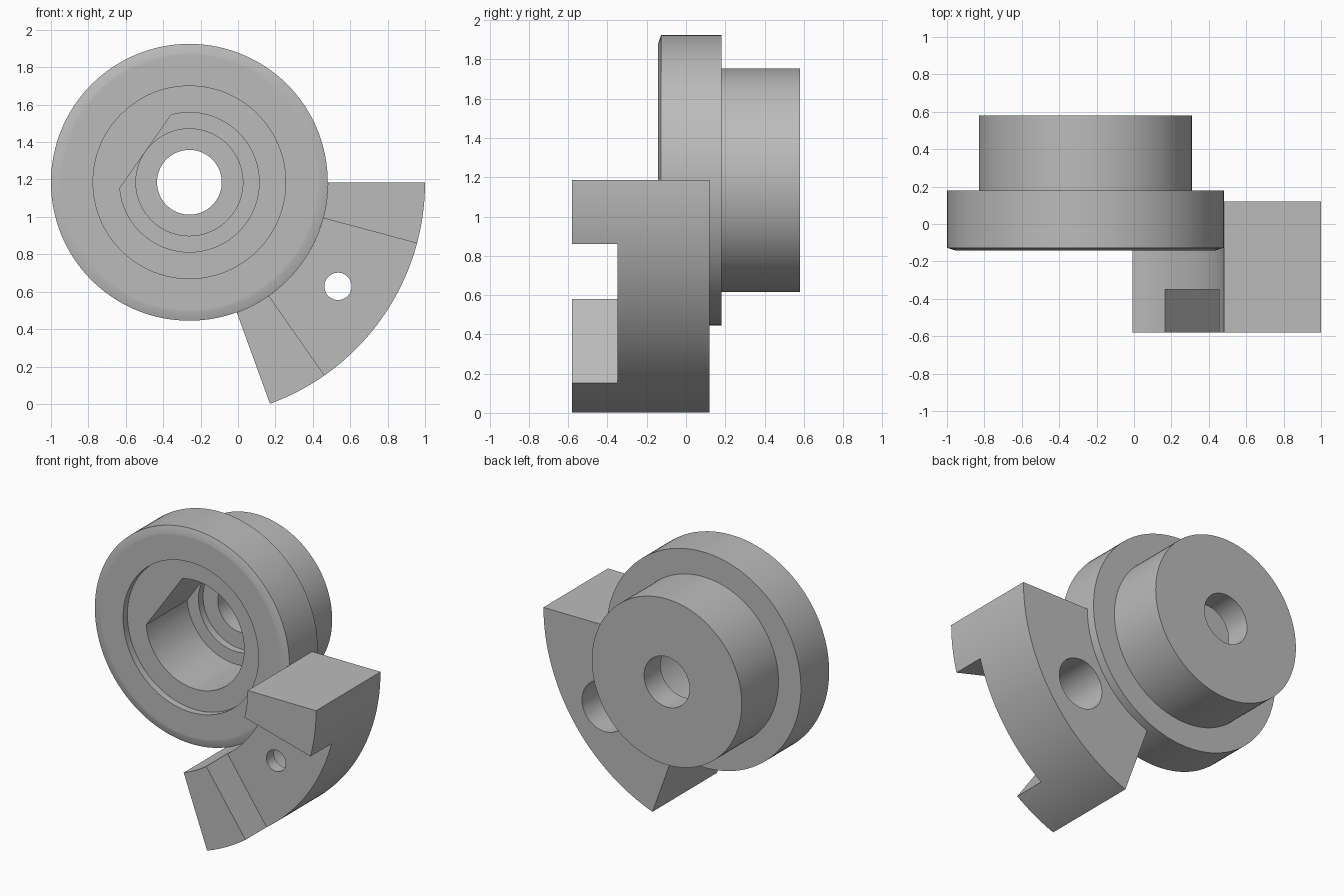
import bpy, bmesh
from math import radians, cos, sin, pi
from mathutils import Vector, Matrix

cube = bpy.data.objects.get("Cube")
if cube:
    bpy.data.objects.remove(cube, do_unlink=True)

AXIS = Vector((-0.26, 0, 1.185))   # shared wheel axis, running along y

steel = bpy.data.materials.new("plain grey")
steel.use_nodes = True
steel.diffuse_color = (0.5, 0.5, 0.5, 1)
steel.node_tree.nodes["Principled BSDF"].inputs["Base Color"].default_value = (0.5, 0.5, 0.5, 1)


def finish(name, bm):
    bmesh.ops.remove_doubles(bm, verts=bm.verts, dist=1e-5)
    bmesh.ops.recalc_face_normals(bm, faces=bm.faces)
    mesh = bpy.data.meshes.new(name)
    bm.to_mesh(mesh)
    bm.free()
    mesh.materials.append(steel)
    obj = bpy.data.objects.new(name, mesh)
    bpy.context.collection.objects.link(obj)
    return obj


def revolve(name, profile, steps=128):
    """Spin a closed (radius, y) profile around the wheel axis."""
    bm = bmesh.new()
    verts = [bm.verts.new(AXIS + Vector((r, y, 0))) for r, y in profile]
    edges = [bm.edges.new((v, verts[i - 1])) for i, v in enumerate(verts)]
    bmesh.ops.spin(bm, geom=verts + edges, cent=AXIS, axis=(0, 1, 0),
                   angle=2 * pi, steps=steps)
    return finish(name, bm)


def prism(name, outline, y0, y1):
    """Extrude an outline of (x, z) offsets from the axis along y."""
    bm = bmesh.new()
    face = bm.faces.new([bm.verts.new(AXIS + Vector((x, y0, z))) for x, z in outline])
    out = bmesh.ops.extrude_face_region(bm, geom=[face])
    moved = [g for g in out["geom"] if isinstance(g, bmesh.types.BMVert)]
    bmesh.ops.translate(bm, verts=moved, vec=(0, y1 - y0, 0))
    return finish(name, bm)


def arc(radius, a0, a1, n, cx=0, cz=0):
    angles = [radians(a0 + (a1 - a0) * i / n) for i in range(n + 1)]
    return [(cx + radius * cos(a), cz + radius * sin(a)) for a in angles]


def cut(obj, cutters):
    for c in cutters:
        mod = obj.modifiers.new("cut", "BOOLEAN")
        mod.operation, mod.solver, mod.object = "DIFFERENCE", "EXACT", c
        bpy.context.view_layer.objects.active = obj
        bpy.ops.object.modifier_apply(modifier=mod.name)
        bpy.data.objects.remove(c, do_unlink=True)


def smooth(obj):
    bpy.ops.object.select_all(action="DESELECT")
    obj.select_set(True)
    bpy.context.view_layer.objects.active = obj
    bpy.ops.object.shade_smooth_by_angle(angle=radians(30))


# Flanged wheel with rear hub, shallow front recess and stepped bore
wheel = revolve("flanged_wheel", [
    (0.173, 0.58), (0.57, 0.58), (0.57, 0.18), (0.74, 0.18), (0.74, -0.127),
    (0.693, -0.142), (0.68, -0.142), (0.515, -0.142), (0.515, -0.095),
    (0.286, -0.095), (0.286, 0.40), (0.173, 0.40)])

# D-shaped socket, flat on the upper left side
flat_half = 39.8
socket = prism("socket_cutter",
               arc(0.373, 145 + flat_half, 505 - flat_half, 96), -0.3, 0.35)
cut(wheel, [socket])
smooth(wheel)

# Curved bracket: one ring sector with a lug on the front at each end
INNER, OUTER, SWEEP, LUG = 0.74, 1.26, -70, 15
BACK, STEP, FRONT = 0.12, -0.35, -0.58
bm = bmesh.new()
n = 56
rows = []
for i in range(n + 1):
    turn = Matrix.Rotation(radians(-SWEEP * i / n), 3, "Y")
    rows.append([[bm.verts.new(AXIS + turn @ Vector((r, y, 0))) for r in (INNER, OUTER)]
                 for y in (BACK, STEP, FRONT)])


def sector(first, last, back, front):
    for i in range(first, last):
        a, b = rows[i], rows[i + 1]
        for k in (0, 1):
            bm.faces.new((a[back][k], a[front][k], b[front][k], b[back][k]))
        if back == 0:
            bm.faces.new((a[0][0], a[0][1], b[0][1], b[0][0]))
        lug = i < n * LUG / -SWEEP or i >= n * (1 + LUG / SWEEP)
        if front == 2 or not lug:
            bm.faces.new((a[front][0], a[front][1], b[front][1], b[front][0]))
    ends = (first, last)
    for e in ends:
        p = rows[e]
        bm.faces.new((p[back][0], p[back][1], p[front][1], p[front][0]))


lug_rows = n * LUG // -SWEEP
sector(0, n, 0, 1)
sector(0, lug_rows, 1, 2)
sector(n - lug_rows, n, 1, 2)
bracket = finish("curved_bracket", bm)

# Bolt hole with a deep counterbore from the back
hx, hz = 0.97 * cos(radians(-35)), 0.97 * sin(radians(-35))
bolt = prism("bolt_cutter", arc(0.073, 0, 354, 59, hx, hz), -0.8, 0.3)
bore = prism("counterbore_cutter", arc(0.173, 0, 354, 59, hx, hz), -0.27, 0.3)
cut(bracket, [bolt, bore])
smooth(bracket)
